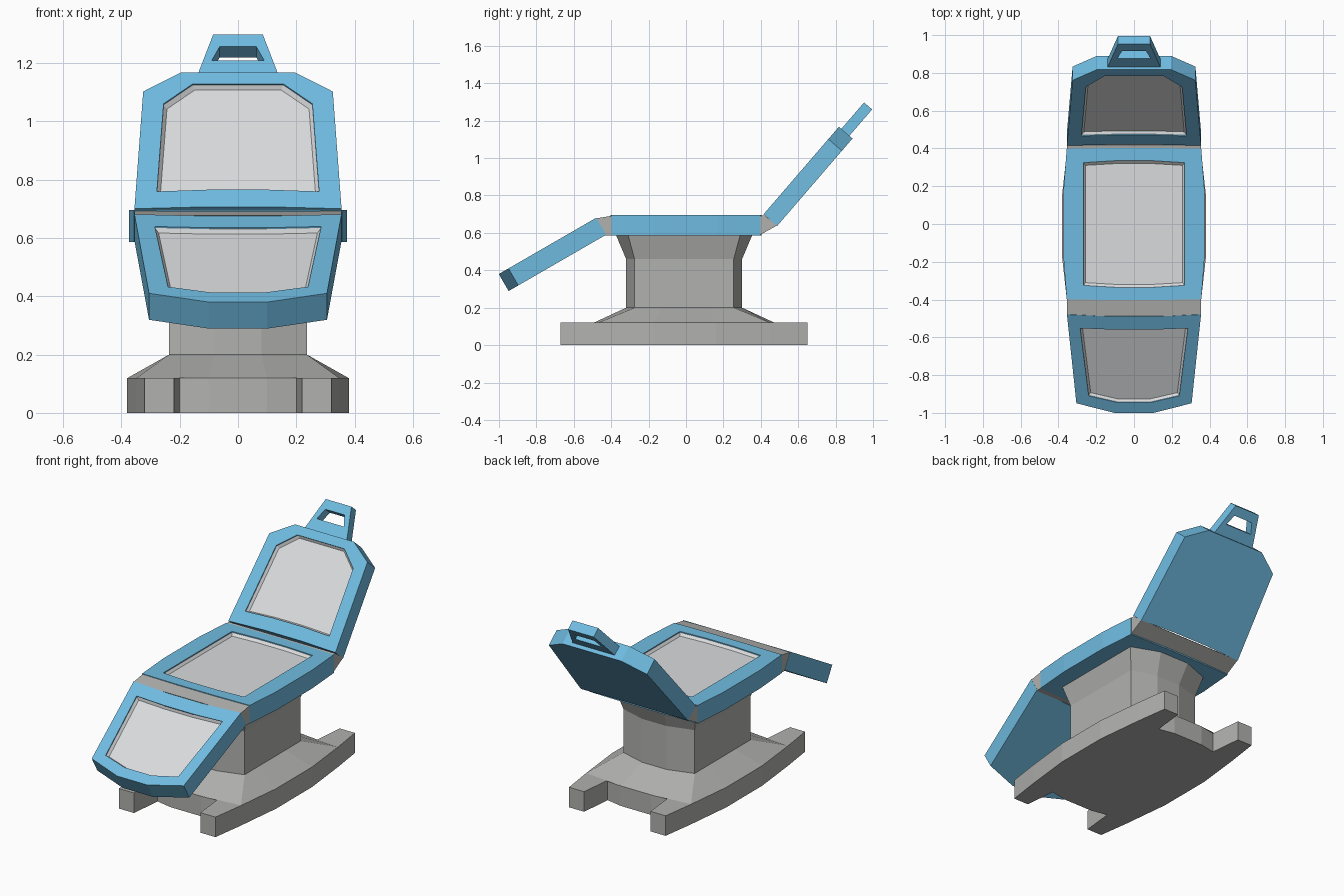
import bpy, bmesh
from mathutils import Vector

if "Cube" in bpy.data.objects:
    bpy.data.objects.remove(bpy.data.objects["Cube"])


def material(name, rgb):
    m = bpy.data.materials.new(name)
    m.diffuse_color = (*rgb, 1)
    m.use_nodes = True
    m.node_tree.nodes["Principled BSDF"].inputs["Base Color"].default_value = m.diffuse_color
    return m


BLUE = material("sky blue shell", (0.16, 0.50, 0.75))
PALE = material("pale grey cushion", (0.70, 0.71, 0.72))
GREY = material("mid grey base", (0.44, 0.44, 0.43))


def mirror_x(half):
    return half + [(-x, y) for x, y in reversed(half)]


def mirror_y(quarter):
    return quarter + [(x, -y) for x, y in reversed(quarter)]


def loft(name, rings, mats, bands=None, closed=False, caps=(0, 0)):
    """Skin equal-length rings; bands gives the material index of each strip."""
    bm = bmesh.new()
    loops = [[bm.verts.new(p) for p in r] for r in rings]
    n = len(rings[0])
    pairs = list(zip(loops, loops[1:]))
    if closed:
        pairs.append((loops[-1], loops[0]))
    for k, (a, b) in enumerate(pairs):
        for i in range(n):
            j = (i + 1) % n
            f = bm.faces.new((a[i], a[j], b[j], b[i]))
            f.material_index = bands[k] if bands else 0
    if not closed:
        for loop, mi in zip((loops[0], loops[-1]), caps):
            bm.faces.new(loop).material_index = mi
    bmesh.ops.recalc_face_normals(bm, faces=bm.faces[:])
    me = bpy.data.meshes.new(name)
    bm.to_mesh(me)
    bm.free()
    for m in mats:
        me.materials.append(m)
    ob = bpy.data.objects.new(name, me)
    bpy.context.collection.objects.link(ob)
    return ob


def frame(origin, direction):
    """Map (x, distance along slope, height above surface) to world space."""
    o = Vector((0, *origin))
    d = Vector((0, *direction)).normalized()
    nrm = Vector((0, -d.z, d.y))
    if nrm.z < 0:
        nrm = -nrm
    return lambda pts, h: [o + Vector((x, 0, 0)) + d * s + nrm * h for x, s in pts]


def padded_plate(name, place, outer, pad, thick):
    """Thick shell plate with a recessed cushion on its upper face."""
    outer, pad = mirror_x(outer), mirror_x(pad)
    mid = (min(s for _, s in pad) + max(s for _, s in pad)) / 2
    inner = [(x * 0.955, mid + (s - mid) * 0.955) for x, s in pad]
    rings = [place(outer, -thick), place(outer, 0), place(pad, 0),
             place(pad, -0.006), place(inner, -0.02)]
    return loft(name, rings, [BLUE, PALE], bands=[0, 0, 0, 1], caps=(0, 1))


# Seat
seat = frame((0, 0.695), (1, 0))
padded_plate("seat", seat,
             mirror_y([(0.12, -0.403), (0.356, -0.398), (0.374, -0.17)]),
             mirror_y([(0.10, -0.335), (0.268, -0.325), (0.268, -0.16)]), 0.11)

# Leg rest, sloping down to the front
leg = frame((-0.49, 0.675), (-0.866, -0.5))
padded_plate("leg_rest", leg,
             [(0.10, 0.59), (0.305, 0.53), (0.355, -0.012), (0.12, 0.0)],
             [(0.09, 0.525), (0.24, 0.485), (0.285, 0.072), (0.10, 0.08)], 0.105)

# Backrest, sloping up to the rear
back = frame((0.415, 0.70), (0.653, 0.758))
padded_plate("backrest", back,
             [(0.195, 0.617), (0.325, 0.53), (0.355, 0.0), (0.12, 0.008)],
             [(0.155, 0.565), (0.255, 0.475), (0.278, 0.078), (0.10, 0.086)], 0.096)

# Headrest frame with an opening
head_out = mirror_x([(0.085, 0.803), (0.141, 0.612)])
head_in = mirror_x([(0.063, 0.748), (0.09, 0.685)])
loft("headrest", [back(head_out, -0.017), back(head_out, -0.074),
                  back(head_in, -0.074), back(head_in, -0.017)], [BLUE], closed=True)

# Hinge blocks between the padded sections
for name, prof in (
        ("front_hinge", [(-0.395, 0.692), (-0.488, 0.676), (-0.436, 0.586), (-0.395, 0.586)]),
        ("rear_hinge", [(0.395, 0.690), (0.418, 0.694), (0.488, 0.640), (0.39, 0.586)])):
    loft(name, [[(x, y, z) for y, z in prof] for x in (-0.354, 0.354)], [GREY])


def level(quarter, z):
    return [(x, y - 0.01, z) for x, y in mirror_x(mirror_y(quarter))]


# Floor base with four short feet
feet = [(0.10, -0.485), (0.20, -0.465), (0.22, -0.66), (0.32, -0.66),
        (0.348, -0.46), (0.38, -0.17)]
loft("floor_base", [level(feet, 0), level(feet, 0.12)], [GREY])

# Pedestal: sloping skirt, column and flared top
column = [(0.08, -0.31), (0.236, -0.265), (0.236, -0.12)]
loft("pedestal", [level([(0.10, -0.485), (0.348, -0.46), (0.38, -0.17)], 0.119),
                  level(column, 0.20), level(column, 0.46),
                  level([(0.10, -0.365), (0.27, -0.30), (0.27, -0.13)], 0.59)], [GREY])
